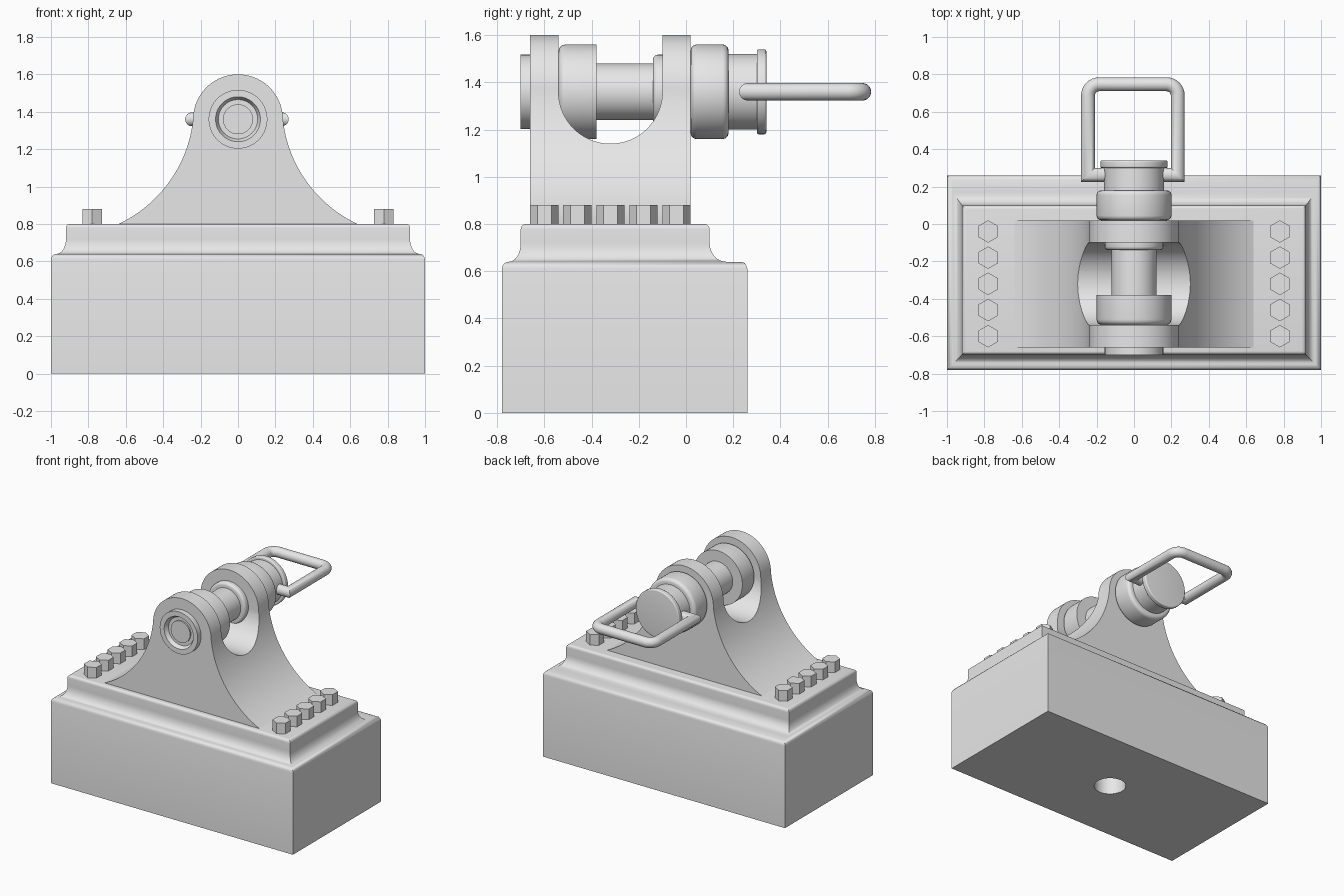
import bpy, bmesh
from math import sin, cos, pi, radians, atan2, hypot
from mathutils import Vector

cube = bpy.data.objects.get("Cube")
if cube:
    bpy.data.objects.remove(cube)

# Single grey metal material
GREY = (0.8, 0.8, 0.8, 1)
metal = bpy.data.materials.new("plain_grey")
metal.use_nodes = True
metal.diffuse_color = GREY
metal.node_tree.nodes["Principled BSDF"].inputs["Base Color"].default_value = GREY

AXIS_Z = 1.36   # height of the pin axis


def make(name, rings, closed=True):
    """Skin a list of equal-length point rings and cap both ends."""
    bm = bmesh.new()
    loops = [[bm.verts.new(p) for p in ring] for ring in rings]
    n = len(loops[0])
    for a, b in zip(loops, loops[1:]):
        for i in range(n):
            j = (i + 1) % n
            bm.faces.new((a[i], a[j], b[j], b[i]))
    bm.faces.new(loops[0])
    bm.faces.new(loops[-1])
    bmesh.ops.recalc_face_normals(bm, faces=bm.faces)
    mesh = bpy.data.meshes.new(name)
    bm.to_mesh(mesh)
    bm.free()
    mesh.materials.append(metal)
    obj = bpy.data.objects.new(name, mesh)
    bpy.context.collection.objects.link(obj)
    return obj


def smooth(obj):
    bpy.ops.object.select_all(action='DESELECT')
    obj.select_set(True)
    bpy.context.view_layer.objects.active = obj
    bpy.ops.object.shade_smooth_by_angle(angle=radians(35))


def cut(obj, cutter):
    """Subtract the cutter, keep the result and drop the cutter."""
    cutter.hide_render = True
    mod = obj.modifiers.new("cut", 'BOOLEAN')
    mod.operation, mod.solver, mod.object = 'DIFFERENCE', 'EXACT', cutter
    deps = bpy.context.evaluated_depsgraph_get()
    mesh = bpy.data.meshes.new_from_object(obj.evaluated_get(deps))
    obj.modifiers.clear()
    obj.data = mesh
    bpy.data.objects.remove(cutter)


def lathe(name, profile, sides=64):
    """Turn (radius, y) points about the pin axis."""
    turn = [2 * pi * i / sides for i in range(sides)]
    obj = make(name, [[(r * cos(t), y, AXIS_Z + r * sin(t)) for t in turn]
                      for r, y in profile])
    smooth(obj)
    return obj


def rounded(r, y0, y1, b0=0.0, b1=0.0, steps=5):
    """Cylinder profile with optional rounded rims."""
    pts = []
    for y, b, way in ((y0, b0, 1), (y1, b1, -1)):
        arc = [(r - b + b * sin(t), y + way * (b - b * cos(t)))
               for t in (pi / 2 * k / steps for k in range(steps + 1))] if b else [(r, y)]
        pts += arc if way == 1 else arc[::-1]
    return pts


def cylinder_z(name, x, y, z0, z1, r, sides, start=0.0):
    ang = [start + 2 * pi * i / sides for i in range(sides)]
    return make(name, [[(x + r * cos(a), y + r * sin(a), z) for a in ang]
                       for z in (z0, z1)])


# Base block with moulded top; the ledge is wider at the back
levels = [(0, 0, 0), (0, 0, 0.61), (0.003, 0.003, 0.622), (0.011, 0.011, 0.634),
          (0.025, 0.025, 0.64)]
for k in range(9):
    t = pi / 2 * k / 8
    levels.append((0.03 + 0.05 * sin(t), 0.09 + 0.07 * sin(t), 0.72 - 0.08 * cos(t)))
for k in range(6):
    t = pi / 2 * k / 5
    s = 0.022 * (1 - cos(t))
    levels.append((0.08 + s, 0.16 + s, 0.778 + 0.022 * sin(t)))
base = make("base", [[(-1 + s, -0.78 + s, z), (1 - s, -0.78 + s, z),
                      (1 - s, 0.26 - b, z), (-1 + s, 0.26 - b, z)]
                     for s, b, z in levels])
cut(base, cylinder_z("bore_cutter", 0, -0.26, -0.1, 0.3, 0.11, 48))
smooth(base)

# Bracket: round head flowing into concave flanks
cx, cz, R = 0.936, 1.434, 0.70
a0 = atan2(0.8 - cz, 0.64 - cx)
a1 = atan2(AXIS_Z - cz, 0.24 - cx)
flank = [(cx + R * cos(a), cz + R * sin(a))
         for a in (a0 + (a1 - a0) * k / 20 for k in range(20))]
head = [(0.24 * cos(t), AXIS_Z + 0.24 * sin(t)) for t in (pi * k / 40 for k in range(41))]
outline = [(0.64, 0.78)] + flank + head + [(-x, z) for x, z in reversed(flank)] + [(-0.64, 0.78)]
bracket = make("bracket", [[(x, y, z) for x, z in outline] for y in (-0.66, 0.02)])

# U-shaped slot that splits the bracket into two lugs
slot = [(-0.32 + 0.22 * cos(t), AXIS_Z - 0.22 * sin(t)) for t in (pi * k / 40 for k in range(41))]
slot += [(-0.54, 1.8), (-0.10, 1.8)]
cut(bracket, make("slot_cutter", [[(x, y, z) for y, z in slot] for x in (-0.9, 0.9)]))
smooth(bracket)

# Pin, collars and end fittings
lathe("pin_shaft", [(0.12, -0.53), (0.12, 0.1)])
lathe("front_ring", [(0.08, -0.64), (0.08, -0.67), (0.105, -0.67), (0.12, -0.70),
                     (0.157, -0.70), (0.157, -0.64)])
lathe("pin_front_end", rounded(0.08, -0.68, -0.6))
lathe("front_collar", rounded(0.2, -0.54, -0.38, 0.03))
lathe("inner_washer", rounded(0.157, -0.14, -0.09, 0.02))
lathe("rear_collar", rounded(0.2, 0.02, 0.18, 0.025, 0.025))
lathe("pin_head", rounded(0.16, 0.15, 0.31))
lathe("pin_head_flange", rounded(0.18, 0.30, 0.34, 0.008, 0.008))

# Pull handle: bent round wire, mitred at the front and rounded at the back
hx, y0, y1, bend, wire = 0.24, 0.262, 0.747, 0.06, 0.037
half = [(0.1, y0), (hx, y0)]
half += [(hx - bend + bend * cos(t), y1 - bend + bend * sin(t))
         for t in (pi / 2 * k / 8 for k in range(9))]
path = [Vector(p) for p in half + [(-x, y) for x, y in reversed(half)]]
rings = []
for i, p in enumerate(path):
    d0 = (p - path[i - 1]).normalized() if i else None
    d1 = (path[i + 1] - p).normalized() if i < len(path) - 1 else d0
    d0 = d0 or d1
    mid = (d0 + d1).normalized()
    side = Vector((-mid.y, mid.x)) / mid.dot(d1)
    rings.append([(p.x - 0.006 + side.x * wire * cos(t), p.y + side.y * wire * cos(t),
                   AXIS_Z + wire * sin(t)) for t in (2 * pi * k / 24 for k in range(24))])
smooth(make("pull_handle", rings))

# Two rows of hexagonal bolts
for side, x in (("right", -0.78), ("left", 0.78)):
    for k in range(5):
        cylinder_z(f"{side}_bolt_{k + 1}", x, -0.04 - 0.14 * k, 0.79, 0.88, 0.06, 6, pi / 6)
